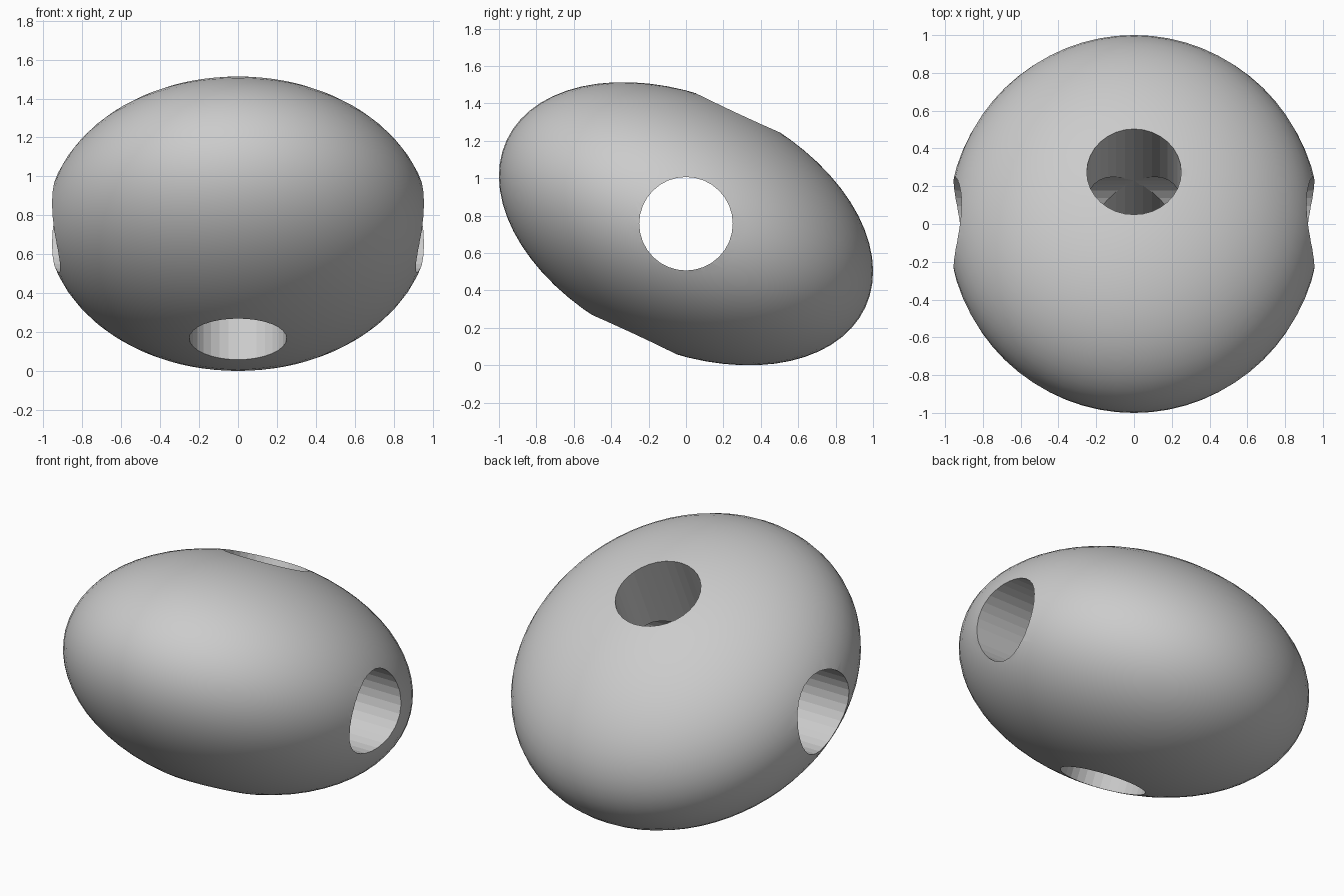
import bpy
from math import radians, pi
from mathutils import Matrix

TILT = radians(-25)
CENTRE = (0, 0, 0.757)
HOLE_RADIUS = 0.25

cube = bpy.data.objects.get("Cube")
if cube:
    bpy.data.objects.remove(cube, do_unlink=True)

grey = bpy.data.materials.new("plain_grey")
grey.use_nodes = True
grey.diffuse_color = (0.6, 0.6, 0.6, 1)
grey.node_tree.nodes["Principled BSDF"].inputs["Base Color"].default_value = (0.6, 0.6, 0.6, 1)

# Bead body: a smooth flattened ball, tilted forward about x
bpy.ops.mesh.primitive_uv_sphere_add(segments=64, ring_count=32, radius=1)
body = bpy.context.object
body.name = "bead_body"
body.data.name = "bead_body"
body.data.materials.append(grey)
body.data.transform(Matrix.Rotation(TILT, 4, "X") @ Matrix.Diagonal((0.985, 1.058, 0.674, 1)))
body.data.shade_smooth()
body.location = CENTRE


def drill(name, rotation):
    """Cut a round through hole with flat-sided walls."""
    bpy.ops.mesh.primitive_cylinder_add(vertices=32, radius=HOLE_RADIUS, depth=3,
                                        location=CENTRE, rotation=rotation)
    cutter = bpy.context.object
    cutter.name = name
    cutter.data.materials.append(grey)
    cutter.hide_render = True
    cutter.hide_set(True)
    cut = body.modifiers.new(name, "BOOLEAN")
    cut.operation = "DIFFERENCE"
    cut.solver = "EXACT"
    cut.object = cutter
    bpy.context.view_layer.objects.active = body
    bpy.ops.object.modifier_apply(modifier=name)
    bpy.data.objects.remove(cutter, do_unlink=True)


# Cross holes: one along the tilted short axis, one from side to side
drill("main_hole", (TILT, 0, 0))
drill("side_hole", (0, pi / 2, 0))
